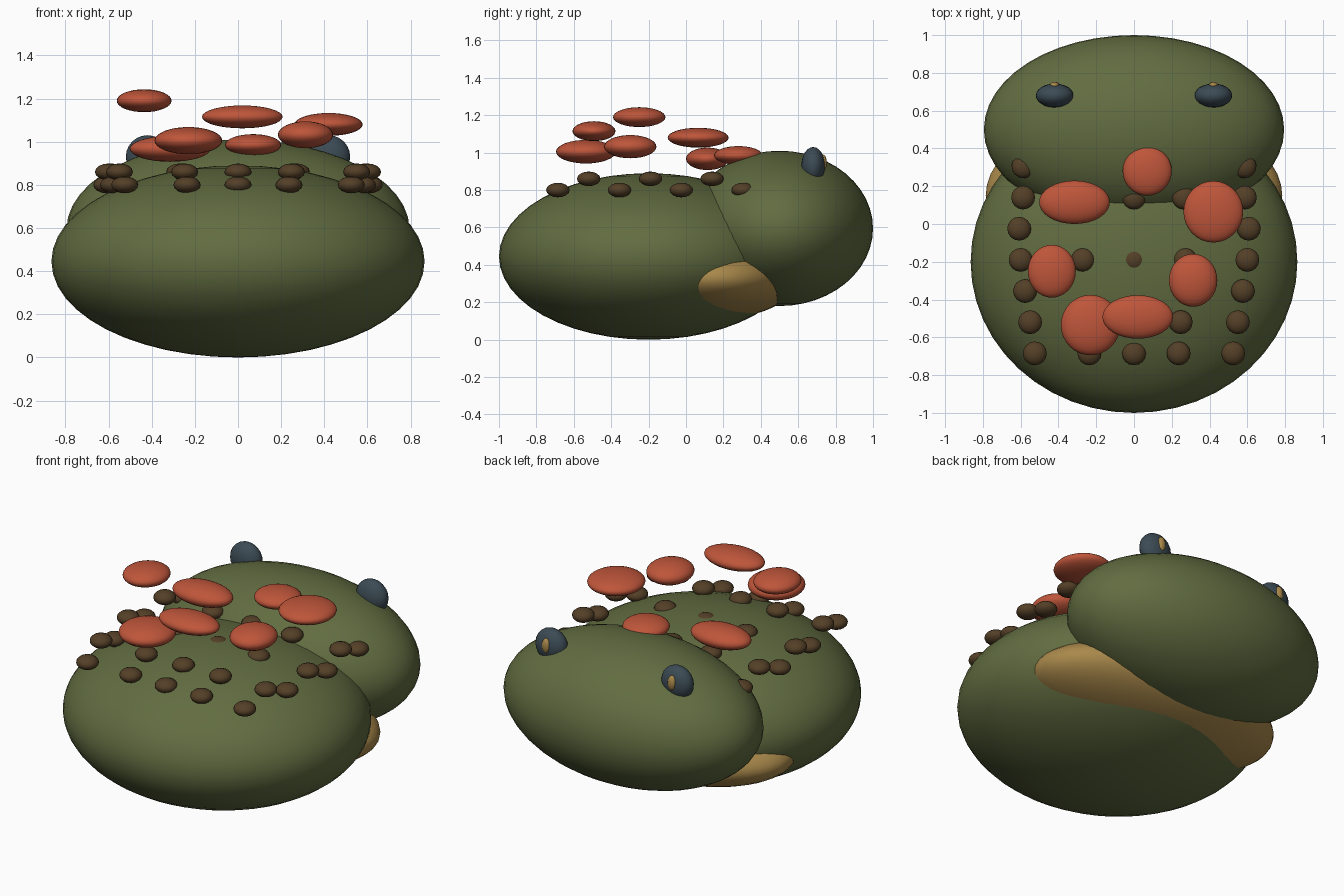
import bpy

cube = bpy.data.objects.get("Cube")
if cube:
    bpy.data.objects.remove(cube, do_unlink=True)


def material(name, rgb):
    mat = bpy.data.materials.new(name)
    mat.use_nodes = True
    color = (*rgb, 1)
    mat.diffuse_color = color
    mat.node_tree.nodes["Principled BSDF"].inputs["Base Color"].default_value = color
    return mat


green = material("moss_green", (0.12, 0.15, 0.052))
tan = material("belly_tan", (0.40, 0.25, 0.07))
brown = material("wart_brown", (0.088, 0.05, 0.02))
red = material("pad_red", (0.52, 0.092, 0.043))
slate = material("eye_slate", (0.045, 0.07, 0.09))


def ellipsoid(name, center, radii, mat, segments=32):
    """Smooth sphere stretched to three radii."""
    bpy.ops.mesh.primitive_uv_sphere_add(
        segments=segments, ring_count=segments // 2, radius=1, location=center)
    obj = bpy.context.object
    obj.name = name
    obj.scale = radii
    bpy.ops.object.transform_apply(location=False, rotation=False, scale=True)
    bpy.ops.object.shade_smooth()
    obj.data.materials.append(mat)
    return obj


# Main masses
ellipsoid("body", (0, -0.2, 0.445), (0.865, 0.8, 0.445), green, 48)
ellipsoid("head", (0, 0.5, 0.595), (0.795, 0.5, 0.415), green, 48)
ellipsoid("belly", (0, 0.15, 0.33), (0.785, 0.45, 0.22), tan, 48)

# Eyes with small pupils on the far side
for side, label in ((1, "left"), (-1, "right")):
    ellipsoid(label + "_eye", (side * 0.42, 0.68, 0.93), (0.1, 0.063, 0.1), slate, 24)
    ellipsoid(label + "_pupil", (side * 0.42, 0.733, 0.945), (0.026, 0.02, 0.045), tan, 16)

# Warts: seven rows of five, alternating in height
half_widths = (0.525, 0.55, 0.577, 0.6, 0.608, 0.587, 0.585)
for row, width in enumerate(half_widths):
    y = -0.685 + row * 0.165
    z = 0.86 if row % 2 else 0.8
    for column, factor in enumerate((-1, -0.45, 0, 0.45, 1)):
        ellipsoid(f"wart_{row}_{column}", (factor * width, y, z),
                  (0.063, 0.063, 0.039), brown, 16)

# Floating pads above the back: centre and radii
pads = (
    ((-0.315, 0.115, 0.967), (0.187, 0.115, 0.06)),
    ((0.07, 0.28, 0.985), (0.13, 0.13, 0.05)),
    ((0.42, 0.065, 1.08), (0.158, 0.163, 0.053)),
    ((-0.435, -0.25, 1.19), (0.127, 0.14, 0.053)),
    ((0.313, -0.298, 1.032), (0.128, 0.14, 0.062)),
    ((-0.23, -0.535, 1.005), (0.157, 0.16, 0.063)),
    ((0.02, -0.492, 1.115), (0.187, 0.115, 0.053)),
)
for number, (center, radii) in enumerate(pads, 1):
    ellipsoid(f"pad_{number}", center, radii, red)
